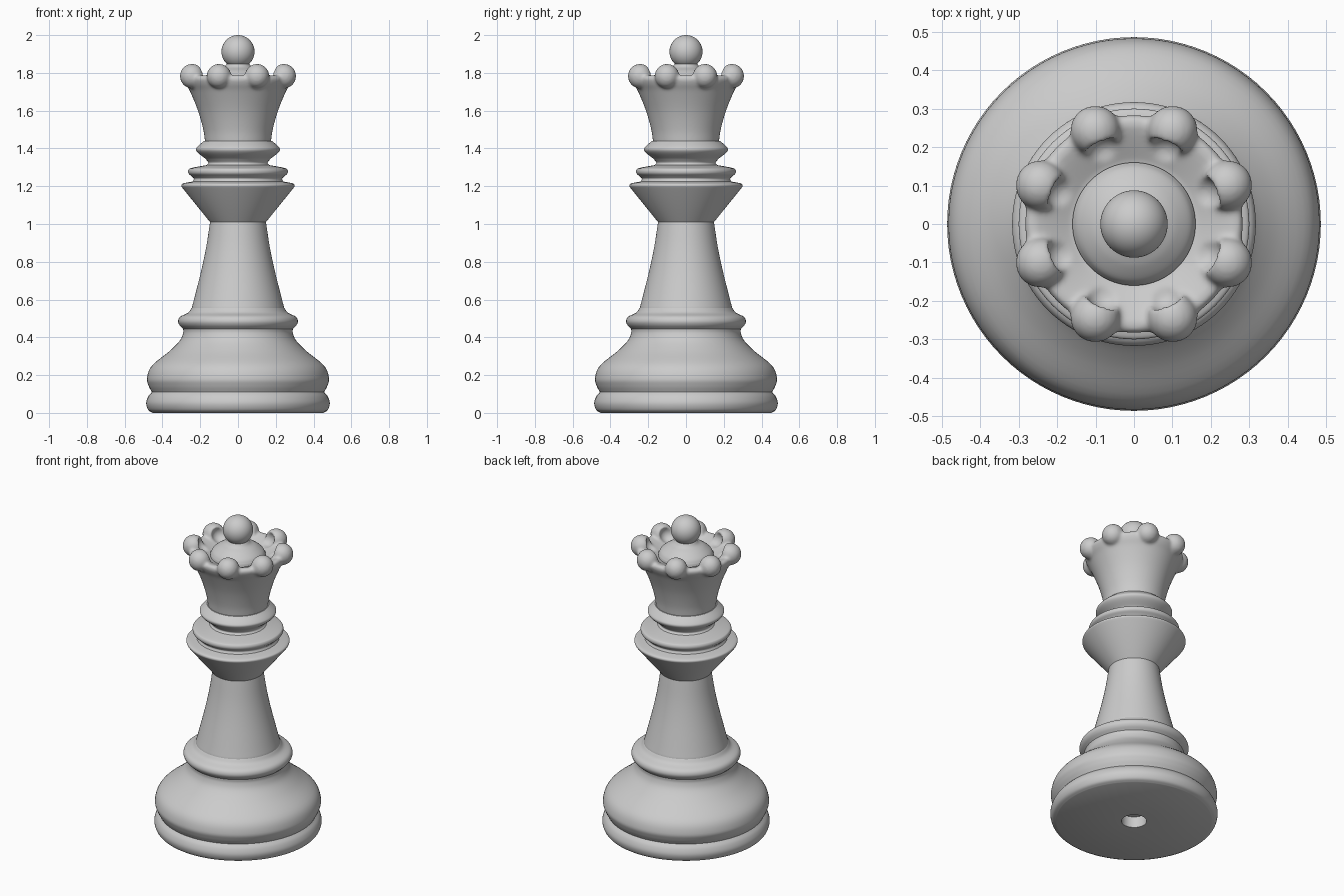
import bpy, bmesh, math
from mathutils import Matrix, Vector

STEPS = 96
LOBES = 8

old = bpy.data.objects.get("Cube")
if old:
    bpy.data.objects.remove(old, do_unlink=True)

grey = bpy.data.materials.new("plain grey")
grey.use_nodes = True
colour = (0.6, 0.6, 0.6, 1)
grey.diffuse_color = colour
grey.node_tree.nodes["Principled BSDF"].inputs["Base Color"].default_value = colour


def finish(name, bm, smooth_angle=35):
    """Turn a bmesh into a named, shaded object."""
    bmesh.ops.recalc_face_normals(bm, faces=bm.faces[:])
    mesh = bpy.data.meshes.new(name)
    bm.to_mesh(mesh)
    bm.free()
    obj = bpy.data.objects.new(name, mesh)
    bpy.context.collection.objects.link(obj)
    mesh.materials.append(grey)
    bpy.ops.object.select_all(action='DESELECT')
    obj.select_set(True)
    bpy.context.view_layer.objects.active = obj
    bpy.ops.object.shade_smooth_by_angle(angle=math.radians(smooth_angle))
    return obj


def rounded(points, cuts=5):
    """Smooth curve through a run of (radius, height) points."""
    pts = [Vector(p) for p in points]
    if len(pts) < 3:
        return pts
    padded = [2 * pts[0] - pts[1]] + pts + [2 * pts[-1] - pts[-2]]
    out = []
    for a, b, c, d in zip(padded, padded[1:], padded[2:], padded[3:]):
        for i in range(cuts):
            t = i / cuts
            out.append(0.5 * (2 * b + (c - a) * t + (2 * a - 5 * b + 4 * c - d) * t ** 2
                              + (3 * b - a - 3 * c + d) * t ** 3))
    return out + [pts[-1]]


def lathe(bm, runs):
    """Spin runs of profile points about z; runs meet at sharp corners."""
    line = []
    for run in runs:
        line += rounded(run)
    verts = [bm.verts.new((max(p.x, 0), 0, p.y)) for p in line]
    edges = [bm.edges.new(pair) for pair in zip(verts, verts[1:])]
    bmesh.ops.spin(bm, geom=verts + edges, cent=(0, 0, 0), axis=(0, 0, 1),
                   angle=math.tau, steps=STEPS, use_duplicate=False)
    bmesh.ops.remove_doubles(bm, verts=bm.verts[:], dist=0.0002)


def ring_of_balls(bm, distance, height, radius):
    """Balls spaced evenly around the crown."""
    for i in range(LOBES):
        angle = math.tau * (i + 0.5) / LOBES
        place = Matrix.Translation((distance * math.cos(angle), distance * math.sin(angle), height))
        bmesh.ops.create_uvsphere(bm, u_segments=32, v_segments=20, radius=radius, matrix=place)


# Foot, with a shallow round hole underneath
bm = bmesh.new()
lathe(bm, [
    [(0, .07), (.073, .07)],
    [(.073, .07), (.073, 0)],
    [(.073, 0), (.45, 0)],
    [(.45, 0), (.475, .015), (.486, .05), (.476, .085), (.456, .11)],
    [(.456, .11), (.474, .145), (.482, .185), (.456, .25), (.365, .325),
     (.31, .38), (.291, .42), (.29, .445)],
    [(.29, .445), (.31, .465), (.317, .487), (.305, .51), (.265, .53), (.245, .555)],
    [(.245, .555), (0, .555)],
])
finish("foot", bm)

# Tapering stem and flared collar
bm = bmesh.new()
lathe(bm, [
    [(0, .54), (.245, .54)],
    [(.245, .555), (.228, .62), (.193, .76), (.168, .88), (.148, 1.01)],
    [(.148, 1.01), (.292, 1.188)],
    [(.292, 1.188), (.3, 1.203), (.29, 1.215), (.24, 1.225)],
    [(.24, 1.225), (.234, 1.24), (.245, 1.252)],
    [(.245, 1.252), (.262, 1.268), (.262, 1.287), (.245, 1.297), (.165, 1.312)],
    [(.165, 1.312), (.157, 1.325), (.172, 1.345)],
    [(.172, 1.345), (.21, 1.375), (.222, 1.395), (.212, 1.412), (.18, 1.44)],
    [(.18, 1.44), (0, 1.44)],
])
finish("stem_and_collar", bm)

# Crown: flared cup blended with a ring of round lobes
bm = bmesh.new()
lathe(bm, [
    [(0, 1.41), (.172, 1.41)],
    [(.174, 1.43), (.184, 1.5), (.212, 1.6), (.253, 1.7), (.275, 1.74),
     (.284, 1.77), (.268, 1.787), (.235, 1.78), (.16, 1.745)],
    [(.16, 1.745), (0, 1.745)],
])
ring_of_balls(bm, .263, 1.783, .065)
crown = finish("crown", bm)

# Scoops on the inner side of each lobe
bm = bmesh.new()
ring_of_balls(bm, .192, 1.803, .05)
scoops = finish("scoop_cutter", bm)
scoops.hide_render = True


def fuse(name):
    remesh = crown.modifiers.new(name, 'REMESH')
    remesh.mode = 'VOXEL'
    remesh.voxel_size = 0.007
    remesh.use_smooth_shade = True


fuse("fuse")
cut = crown.modifiers.new("scoop", 'BOOLEAN')
cut.operation = 'DIFFERENCE'
cut.object = scoops
fuse("blend")
soften = crown.modifiers.new("soften", 'SMOOTH')
soften.factor = 0.5
soften.iterations = 8

# Bake the crown so the cutter can go
bpy.ops.object.select_all(action='DESELECT')
bpy.context.view_layer.objects.active = crown
crown.select_set(True)
for modifier in list(crown.modifiers):
    bpy.ops.object.modifier_apply(modifier=modifier.name)
bpy.data.objects.remove(scoops, do_unlink=True)

# Dome inside the crown
bm = bmesh.new()
lathe(bm, [
    [(0, 1.73), (.16, 1.73)],
    [(.16, 1.73), (.16, 1.76)],
    [(.16, 1.76), (.145, 1.785), (.11, 1.812), (.075, 1.83), (.058, 1.85)],
    [(.058, 1.85), (0, 1.85)],
])
finish("crown_dome", bm)

# Ball on top
bm = bmesh.new()
bmesh.ops.create_uvsphere(bm, u_segments=48, v_segments=32, radius=.0875,
                          matrix=Matrix.Translation((0, 0, 1.9125)))
finish("top_ball", bm)
